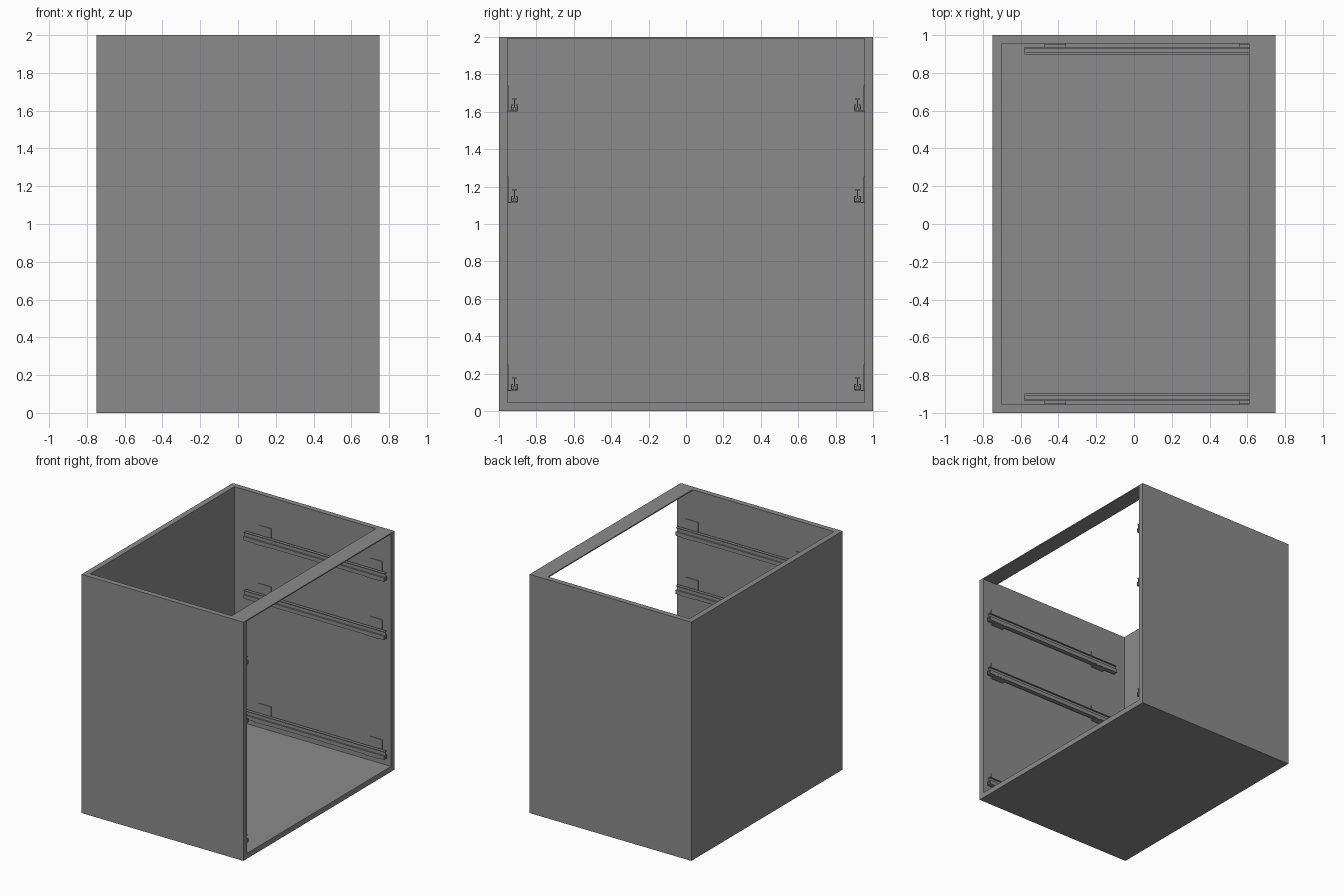
import bpy, bmesh

if "Cube" in bpy.data.objects:
    bpy.data.objects.remove(bpy.data.objects["Cube"])

# dark grey finish shared by all parts
finish = bpy.data.materials.new("dark_grey")
finish.diffuse_color = (0.26, 0.26, 0.26, 1)
finish.use_nodes = True
finish.node_tree.nodes["Principled BSDF"].inputs["Base Color"].default_value = finish.diffuse_color


def prism(name, profile, x0, x1, mirror=False):
    """Extrude a closed (y, z) profile along x; optionally mirror it across y."""
    bm = bmesh.new()
    face = bm.faces.new([bm.verts.new((x0, y, z)) for y, z in profile])
    ext = bmesh.ops.extrude_face_region(bm, geom=[face])
    verts = [g for g in ext["geom"] if isinstance(g, bmesh.types.BMVert)]
    bmesh.ops.translate(bm, verts=verts, vec=(x1 - x0, 0, 0))
    bmesh.ops.recalc_face_normals(bm, faces=bm.faces)
    mesh = bpy.data.meshes.new(name)
    bm.to_mesh(mesh)
    bm.free()
    mesh.materials.append(finish)
    obj = bpy.data.objects.new(name, mesh)
    bpy.context.collection.objects.link(obj)
    if mirror:
        mod = obj.modifiers.new("both_sides", "MIRROR")
        mod.use_axis = (False, True, False)
    return obj


def rect(y0, y1, z0, z1):
    return [(y0, z0), (y1, z0), (y1, z1), (y0, z1)]


WALL = 0.955

# cabinet shell: box hollowed from the +x side and the top
shell = prism("cabinet_shell", rect(-1, 1, 0, 2), -0.75, 0.75)
cavity = prism("cavity_cutter", rect(-WALL, WALL, 0.045, 2.2), -0.702, 0.95)
cavity.hide_render = True
cut = shell.modifiers.new("hollow", "BOOLEAN")
cut.operation = "DIFFERENCE"
cut.solver = "EXACT"
cut.object = cavity
bpy.context.view_layer.objects.active = shell
shell.select_set(True)
bpy.ops.object.modifier_apply(modifier="hollow")
bpy.data.objects.remove(cavity, do_unlink=True)

# thin stretcher across the top of the opening
prism("top_stretcher", rect(-WALL, WALL, 1.991, 2.0), 0.61, 0.75)

# cross-sections of the drawer slide, relative to its base height
channel = [(0.898, 0), (0.936, 0), (0.936, 0.032), (0.924, 0.032),
           (0.924, 0.026), (0.930, 0.026), (0.930, 0.006), (0.904, 0.006),
           (0.904, 0.026), (0.910, 0.026), (0.910, 0.032), (0.898, 0.032)]
runner = [(0.907, 0.012), (0.927, 0.012), (0.927, 0.017), (0.919, 0.017),
          (0.919, 0.060), (0.930, 0.060), (0.930, 0.066), (0.904, 0.066),
          (0.904, 0.060), (0.915, 0.060), (0.915, 0.017), (0.907, 0.017)]
bracket = [(0.900, -0.005), (WALL, -0.005), (WALL, 0.135), (0.950, 0.135),
           (0.950, 0.0), (0.900, 0.0)]

# three pairs of slides with wall brackets
X0, X1 = -0.58, 0.725
for level, base in (("bottom", 0.113), ("middle", 1.118), ("top", 1.606)):
    def at(profile):
        return [(y, z + base) for y, z in profile]

    prism(f"{level}_slide_channel", at(channel), X0, X1, True)
    prism(f"{level}_slide_runner", at(runner), X0, X1, True)
    # bearing strip joining runner and channel
    prism(f"{level}_slide_bearing", at(rect(0.912, 0.922, 0.006, 0.012)), X0, X1, True)
    for end, x0, x1 in (("rear", -0.475, -0.36), ("front", 0.555, 0.67)):
        prism(f"{level}_{end}_bracket", at(bracket), x0, x1, True)
